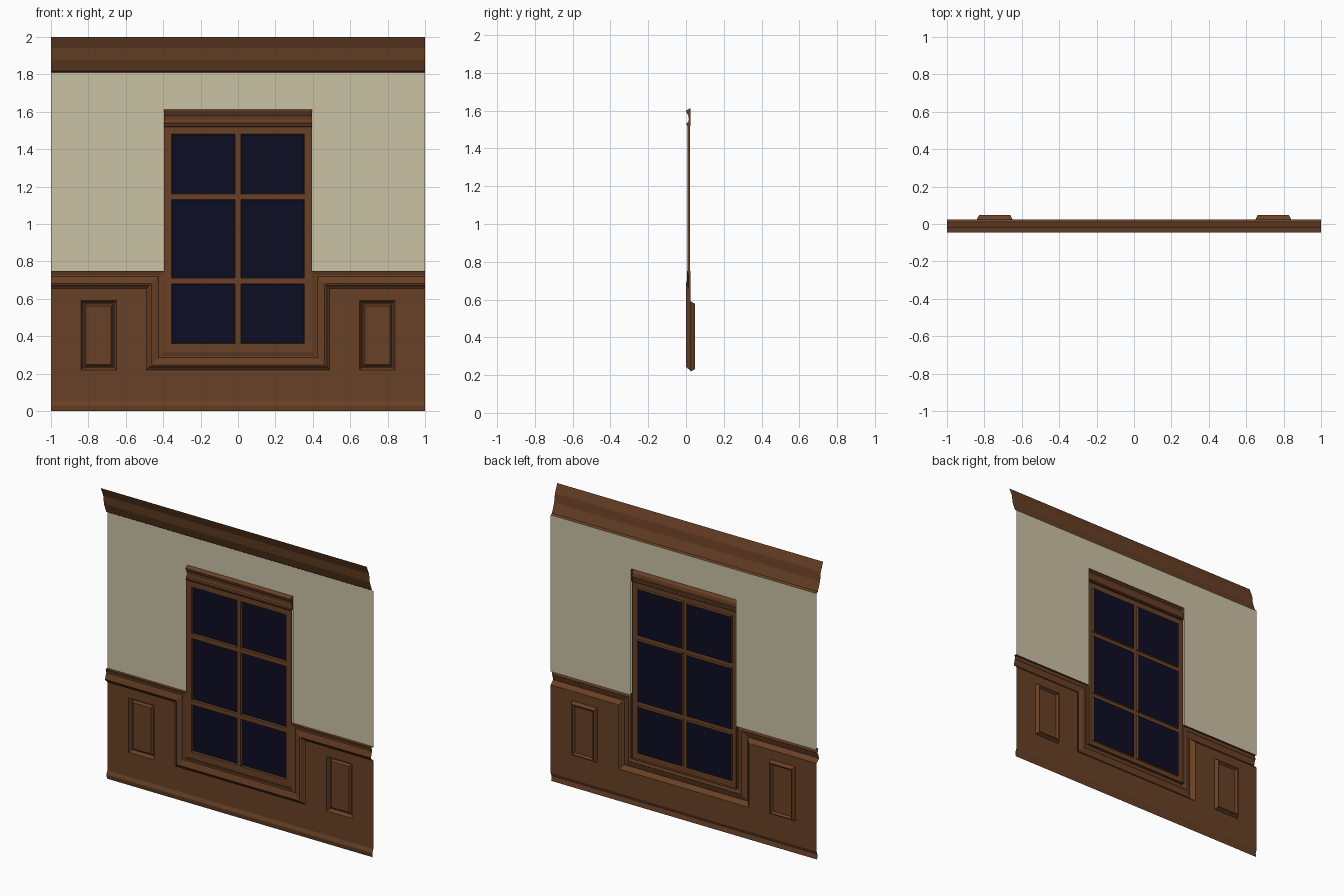
import bpy, bmesh

if "Cube" in bpy.data.objects:
    bpy.data.objects.remove(bpy.data.objects["Cube"])

def material(name, rgb):
    m = bpy.data.materials.new(name)
    m.diffuse_color = (*rgb, 1)
    m.use_nodes = True
    m.node_tree.nodes["Principled BSDF"].inputs["Base Color"].default_value = m.diffuse_color
    return m

WOOD = material("brown wood", (0.14, 0.052, 0.019))
PAPER = material("beige wallpaper", (0.60, 0.54, 0.38))
GLASS = material("dark blue glass", (0.004, 0.004, 0.018))
WALL = 0.025   # y of the flat wall sheet

def finish(name, bm, mat):
    bmesh.ops.remove_doubles(bm, verts=bm.verts, dist=1e-5)
    bm.normal_update()
    for f in bm.faces:               # every sheet faces the room (-y)
        if f.normal.y > 1e-4:
            f.normal_flip()
    me = bpy.data.meshes.new(name)
    bm.to_mesh(me)
    bm.free()
    me.materials.append(mat)
    ob = bpy.data.objects.new(name, me)
    bpy.context.collection.objects.link(ob)
    return ob

def loft(bm, rows, closed=False, cap=False):
    """Bridge rows of points with quads."""
    vs = [[bm.verts.new(p) for p in r] for r in rows]
    n = len(rows[0])
    for a, b in zip(vs, vs[1:]):
        for i in range(n if closed else n - 1):
            j = (i + 1) % n
            bm.faces.new((a[i], a[j], b[j], b[i]))
    if cap:
        bm.faces.new(vs[-1])

def rect(x0, x1, z0, z1, y, inset=0):
    x0, x1, z0, z1 = x0 + inset, x1 - inset, z0 + inset, z1 - inset
    return [(x0, y, z0), (x1, y, z0), (x1, y, z1), (x0, y, z1)]

def grid(bm, xs, zs, y, skip):
    """Flat sheet of cells, leaving out the openings."""
    for i in range(len(xs) - 1):
        for k in range(len(zs) - 1):
            if not skip(i, k):
                bm.faces.new([bm.verts.new(p) for p in
                              rect(xs[i], xs[i + 1], zs[k], zs[k + 1], y)])

def moulding(name, profile, half):
    """Straight moulding along x from (y, z) profile points."""
    bm = bmesh.new()
    loft(bm, [[(-half, y, z), (half, y, z)] for y, z in profile])
    return bm

# crown moulding leaning out to the front
crown = [(WALL, 1.81), (0.012, 1.818), (-0.012, 1.88), (-0.02, 1.94), (-0.045, 2.0)]
finish("crown_moulding", moulding("crown", crown, 1), WOOD)

# wallpaper with the window opening
bm = bmesh.new()
grid(bm, [-1, -0.395, 0.395, 1], [0.745, 1.605, 1.81], WALL,
     lambda i, k: i == 1 and k == 0)
finish("wallpaper", bm, PAPER)

# wainscot sheet with panel openings and window notch
bm = bmesh.new()
grid(bm, [-1, -0.84, -0.65, -0.49, 0.49, 0.65, 0.84, 1],
     [0.055, 0.22, 0.59, 0.655], WALL,
     lambda i, k: (i in (1, 5) and k == 1) or (i == 3 and k > 0))
finish("wainscot", bm, WOOD)

# baseboard
base = [(WALL, 0.055), (0.015, 0.03), (0.02, 0)]
finish("baseboard", moulding("base", base, 1), WOOD)

# recessed panels with a bevelled field
for side, x0 in (("left", -0.84), ("right", 0.65)):
    bm = bmesh.new()
    rings = [(0, WALL), (0.012, 0.048), (0.018, 0.048), (0.028, 0.034)]
    loft(bm, [rect(x0, x0 + 0.19, 0.22, 0.59, y, d) for d, y in rings], True, True)
    finish("panel_" + side, bm, WOOD)

# chair rail that turns down and runs under the window, mitred at corners
rail = [(0, WALL), (0, 0.006), (0.022, 0.013), (0.03, 0.013), (0.034, 0.009),
        (0.068, 0.0), (0.075, 0.003), (0.085, 0.017), (0.095, WALL)]
bm = bmesh.new()
rows = []
for d, y in rail:
    right = [(0.395 + d, y, 0.315 - d), (0.395 + d, y, 0.75 - d), (1, y, 0.75 - d)]
    rows.append([(-x, yy, z) for x, yy, z in reversed(right)] + right)
loft(bm, rows)
finish("chair_rail", bm, WOOD)

# window frame: face sheet, outer edge, reveals around each pane
xs = [-0.395, -0.355, -0.015, 0.015, 0.355, 0.395]
zs = [0.315, 0.36, 0.68, 0.71, 1.13, 1.16, 1.48, 1.52]
FACE, PANE = 0.008, 0.021
frame, glass = bmesh.new(), bmesh.new()
grid(frame, xs, zs, FACE, lambda i, k: i % 2 and k % 2)
loft(frame, [rect(xs[0], xs[-1], zs[0], zs[-1], y) for y in (FACE, PANE)], True)
for i in (1, 3):
    for k in (1, 3, 5):
        cell = (xs[i], xs[i + 1], zs[k], zs[k + 1])
        loft(frame, [rect(*cell, FACE), rect(*cell, PANE, 0.003)], True)
        glass.faces.new([glass.verts.new(p) for p in rect(*cell, PANE, 0.003)])
finish("window_frame", frame, WOOD)
finish("window_panes", glass, GLASS)

# window head moulding with returned ends
head = [(WALL, 1.612), (0.02, 1.612), (0.0, 1.6), (0.003, 1.588), (0.012, 1.575),
        (0.015, 1.556), (0.012, 1.54), (0.003, 1.535), (0.003, 1.525), (FACE, 1.518)]
bm = moulding("head", head, 0.395)
for s in (-1, 1):
    bm.faces.new([bm.verts.new((s * 0.395, y, z))
                  for y, z in head + [(WALL, 1.518)]])
finish("window_head", bm, WOOD)
